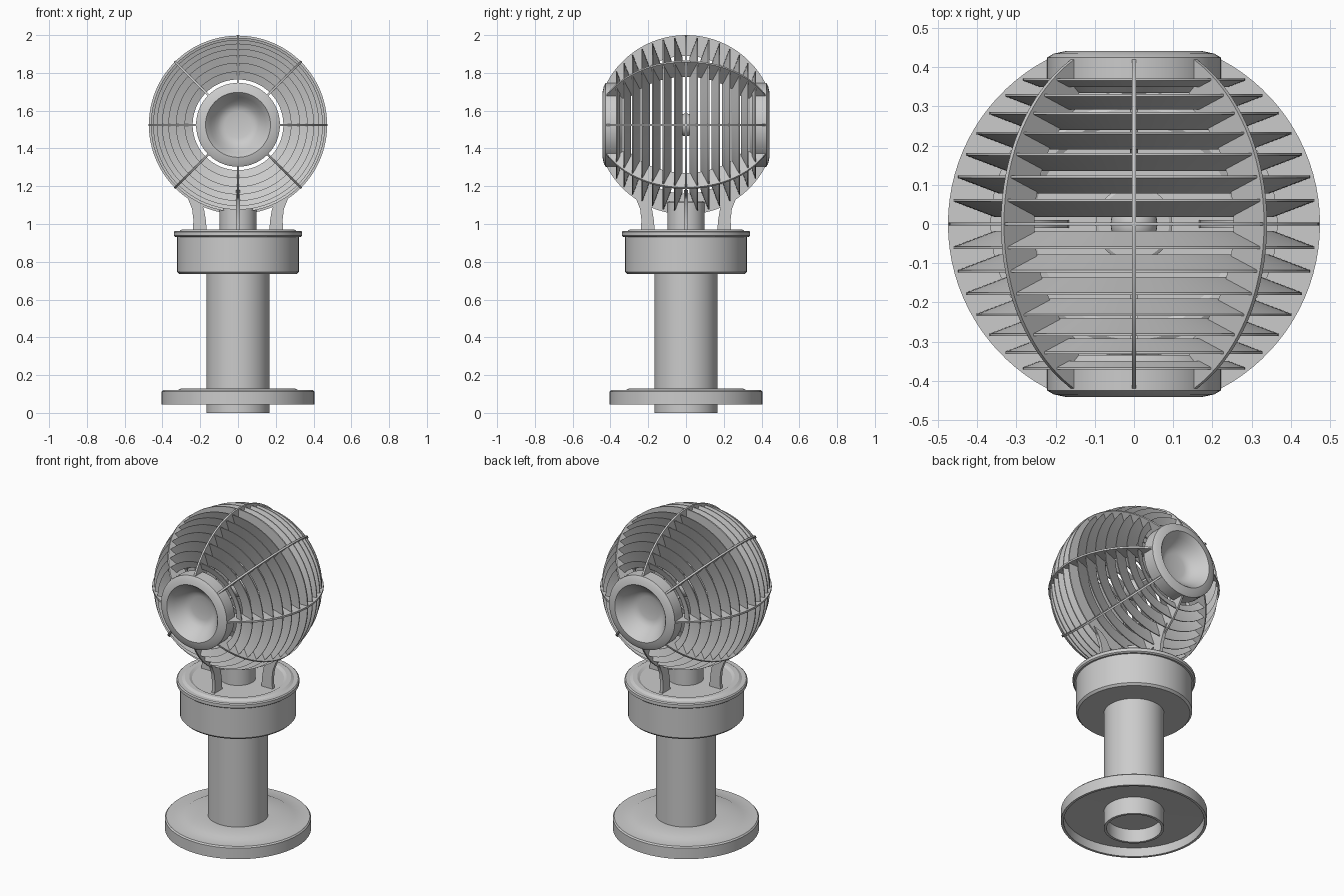
import bpy, math
from math import sin, cos, pi, radians
from mathutils import Matrix, Vector

cube = bpy.data.objects.get("Cube")
if cube:
    bpy.data.objects.remove(cube, do_unlink=True)

grey = bpy.data.materials.new("matte grey")
grey.use_nodes = True
grey.diffuse_color = (0.6, 0.6, 0.6, 1)
bsdf = next(n for n in grey.node_tree.nodes if n.type == 'BSDF_PRINCIPLED')
bsdf.inputs["Base Color"].default_value = (0.6, 0.6, 0.6, 1)
bsdf.inputs["Roughness"].default_value = 0.6

CENTRE = 1.525      # height of the cage centre
R = 0.475           # outer radius of the cage
HUB_R = 0.222
TO_Y = Matrix.Translation((0, 0, CENTRE)) @ Matrix.Rotation(-pi / 2, 4, 'X')


def add(name, verts, faces, matrix=Matrix(), smooth=True):
    mesh = bpy.data.meshes.new(name)
    mesh.from_pydata(verts, [], faces)
    mesh.materials.append(grey)
    mesh.transform(matrix)
    if matrix.determinant() < 0:
        mesh.flip_normals()
    obj = bpy.data.objects.new(name, mesh)
    bpy.context.collection.objects.link(obj)
    if smooth:
        bpy.ops.object.select_all(action='DESELECT')
        obj.select_set(True)
        bpy.context.view_layer.objects.active = obj
        bpy.ops.object.shade_smooth_by_angle(angle=radians(30))
    return obj


def lathe(name, profile, matrix=Matrix(), closed=False, n=64):
    """Spin (radius, height) points, listed bottom to top on the outside."""
    verts, faces, rows = [], [], []
    for r, z in profile:
        if r == 0:
            rows.append([len(verts)] * n)
            verts.append((0, 0, z))
        else:
            rows.append(list(range(len(verts), len(verts) + n)))
            verts += [(r * cos(2 * pi * k / n), r * sin(2 * pi * k / n), z) for k in range(n)]
    pairs = list(zip(rows, rows[1:])) + ([(rows[-1], rows[0])] if closed else [])
    for a, b in pairs:
        for k in range(n):
            j = (k + 1) % n
            face = list(dict.fromkeys((a[k], a[j], b[j], b[k])))
            faces.append(face)
    return add(name, verts, faces, matrix)


def plate(name, outer, inner, thick, matrix):
    """Thin plate in the XZ plane between two matching edges."""
    n, t = len(outer), thick / 2
    verts = [(x, s, z) for s in (-t, t) for x, z in outer + inner]
    faces, m = [], 2 * n
    for i in range(n - 1):
        q = (i, i + 1, n + i + 1, n + i)
        faces += [q, tuple(m + v for v in reversed(q))]
        faces += [(i + 1, i, m + i, m + i + 1), (n + i, n + i + 1, m + n + i + 1, m + n + i)]
    faces += [(0, n, m + n, m), (m - 1, n - 1, m + n - 1, 2 * m - 1)]
    obj = add(name, verts, faces, matrix)
    return obj


# Pedestal: hollow base, tube column, drum and platform
lathe("base_flange", [(0.16, 0.105), (0.39, 0.10), (0.39, 0.045), (0.405, 0.045),
                      (0.405, 0.112), (0.398, 0.12), (0.32, 0.12), (0.30, 0.13), (0.16, 0.13)])
lathe("column", [(0, 0.08), (0.152, 0.08), (0.152, 0), (0.167, 0), (0.167, 0.745)])
lathe("drum", [(0, 0.735), (0.31, 0.735), (0.322, 0.747), (0.322, 0.94)])
lathe("platform", [(0.30, 0.932), (0.332, 0.932), (0.34, 0.938), (0.34, 0.957), (0.334, 0.963),
                   (0.31, 0.963), (0.295, 0.972), (0.27, 0.972), (0.255, 0.963), (0, 0.963)])
lathe("centre_post", [(0.098, 0.95), (0.098, 1.115), (0.09, 1.12), (0, 1.12)], n=48)

# Curved support legs, one under each side of the cage
leg_out = [(0.24, 0.955), (0.236, 1.02), (0.243, 1.08), (0.265, 1.135), (0.295, 1.18)]
leg_in = [(0.165, 0.955), (0.17, 1.02), (0.18, 1.08), (0.205, 1.125), (0.24, 1.16)]
for k in range(4):
    plate(f"support_leg_{k + 1}", leg_out, leg_in, 0.02, Matrix.Rotation(k * pi / 2, 4, 'Z'))

# Meridian ribs of the cage
end = math.acos(HUB_R / R)
arc = [end * (i / 16 - 1) for i in range(33)]
rib_out = [(R * cos(a), R * sin(a)) for a in arc]
rib_in = [(max(0.365 * cos(a), HUB_R - 0.02), 0.365 * sin(a)) for a in arc]
for k in range(8):
    plate(f"cage_rib_{k + 1}", rib_out, rib_in, 0.011, TO_Y @ Matrix.Rotation(k * pi / 4, 4, 'Z'))

# Flat ring at the middle of the cage
lathe("middle_ring", [(0.375, -0.004), (0.472, -0.004), (0.472, 0.004), (0.375, 0.004)],
      TO_Y, closed=True, n=96)

# Mirrored louvres and dished hubs
for side, label in ((-1, "front"), (1, "back")):
    m = TO_Y @ Matrix.Scale(-side, 4, Vector((0, 0, 1)))
    for i in range(1, 8):
        a = radians(7.5 * i)
        r, y = 0.465 * cos(a), 0.465 * sin(a)
        depth = min(0.105, r - 0.24)
        ri, yi = r - depth, y - depth * 0.38
        lathe(f"{label}_louvre_{i}", [(ri, yi - 0.003), (r, y - 0.003), (r, y + 0.003), (ri, yi + 0.003)],
              m, closed=True, n=96)
    bowl = [(0.165 - 0.095 * t, 0.435 - 0.085 * sin(t * pi / 2)) for t in (0, .2, .4, .6, .8, 1)]
    lathe(f"{label}_hub", [(0, 0.335), (0.205, 0.335), (HUB_R, 0.35), (HUB_R, 0.425), (0.205, 0.435),
                           (0.172, 0.442)] + bowl + [(0.035, 0.347), (0, 0.346)], m)

# Small core at the cage centre
core = [(0.06 * cos(a), 0.06 * sin(a)) for a in [pi * (i / 12 - 0.5) for i in range(1, 12)]]
lathe("cage_core", [(0, -0.06)] + core + [(0, 0.06)], TO_Y, n=32)
